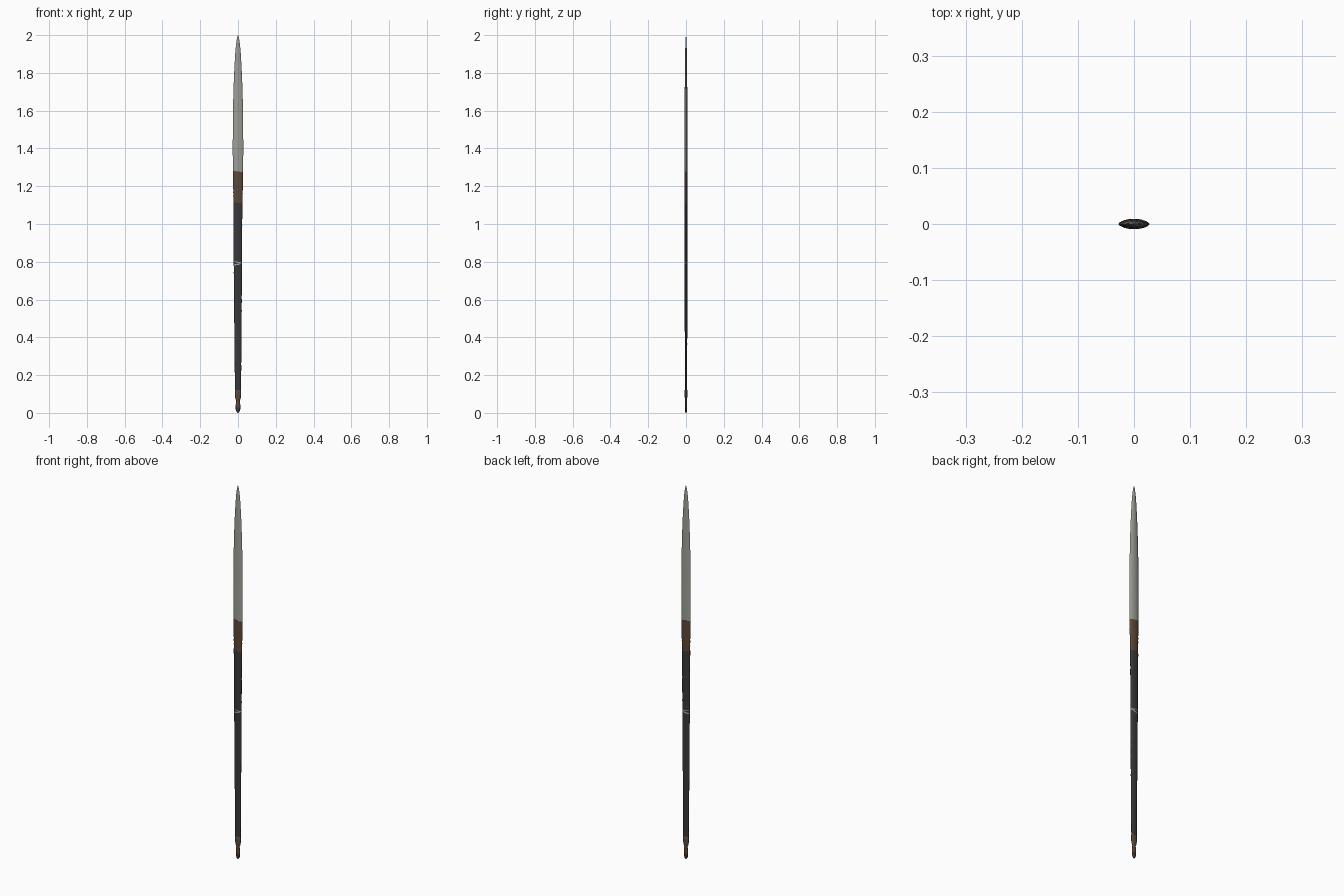
import bpy, math, random

if "Cube" in bpy.data.objects:
    bpy.data.objects.remove(bpy.data.objects["Cube"])
random.seed(4)


def mat(name, c):
    m = bpy.data.materials.new(name)
    m.diffuse_color = (*c, 1)
    m.use_nodes = True
    m.node_tree.nodes["Principled BSDF"].inputs["Base Color"].default_value = m.diffuse_color
    return m


STEEL = mat("blade grey", (0.34, 0.34, 0.31))
BROWN = mat("worn brown", (0.11, 0.065, 0.04))
DARK = mat("dark wrap", (0.04, 0.04, 0.043))
SILVER = mat("pale band", (0.42, 0.42, 0.42))


def loft(name, rings, material, power=1.0, sides=20, tilt=0.0, jitter=0.0):
    """Stack rings of (z, half width, half depth, x offset); power > 1 gives pointed lens sides."""
    verts, faces = [], []
    for z, w, d, ox in rings:
        for i in range(sides):
            a = 2 * math.pi * i / sides
            u, s = math.cos(a), math.sin(a)
            k = 1 + random.uniform(-jitter, jitter)
            y = d * math.copysign(abs(s) ** power, s) * k
            verts.append((ox + w * u * k, y, z + tilt * u + random.uniform(-jitter, jitter) * 0.03))
    for r in range(len(rings) - 1):
        for i in range(sides):
            j = (i + 1) % sides
            faces.append((r * sides + i, r * sides + j, (r + 1) * sides + j, (r + 1) * sides + i))
    faces.append(tuple(reversed(range(sides))))
    faces.append(tuple(range((len(rings) - 1) * sides, len(rings) * sides)))
    me = bpy.data.meshes.new(name)
    me.from_pydata(verts, [], faces)
    me.materials.append(material)
    ob = bpy.data.objects.new(name, me)
    bpy.context.collection.objects.link(ob)
    bpy.context.view_layer.objects.active = ob
    ob.select_set(True)
    bpy.ops.object.shade_smooth_by_angle(angle=math.radians(35))
    ob.select_set(False)
    return ob


# Long pointed blade with a lens section
loft("blade", [(1.22, .027, .007, 0), (1.28, .0275, .0072, 0), (1.42, .028, .0075, 0),
               (1.55, .027, .0073, 0), (1.65, .0255, .007, 0), (1.75, .0225, .0065, 0),
               (1.83, .019, .006, 0), (1.90, .015, .0048, 0), (1.95, .0105, .0035, 0),
               (1.98, .0062, .0022, 0), (1.995, .0025, .001, 0), (2.0, .0005, .0003, 0)],
     STEEL, power=1.7)

# Rippled binding that holds the blade
binding = []
for i in range(17):
    t = i / 16
    ripple = 0.0008 * (i % 2)
    binding.append((1.112 + 0.166 * t, .0235 + .0035 * t + ripple, .0078 + .0007 * t + ripple, 0))
loft("binding", binding, BROWN, power=1.25, tilt=-0.004, jitter=0.02)

# Dark tapering shaft
shaft = []
for i in range(41):
    t = i / 40
    shaft.append((0.11 + 1.01 * t, .0155 + .0085 * t ** 0.8 + .0004 * (i % 2), .0062 + .0014 * t,
                  -0.001 * t))
loft("shaft", shaft, DARK, power=1.1, jitter=0.015)

# Frayed pale band, broken into short plates around the shaft
for n, (z, h, tilt) in enumerate([(0.786, .006, .004), (0.797, .005, -.003)]):
    loft(f"pale_band_{n + 1}", [(z - h / 2, .0216, .0076, -.0007), (z + h / 2, .0218, .0077, -.0007)],
         SILVER, power=1.1, tilt=tilt, jitter=0.04)

# Brown waisted butt
loft("butt", [(0.0, .003, .002, 0), (0.006, .008, .004, 0), (0.018, .0115, .0055, 0),
              (0.04, .0125, .006, 0), (0.055, .0105, .0055, 0), (0.066, .0095, .005, 0),
              (0.078, .0145, .0065, 0), (0.095, .0165, .007, 0), (0.12, .0163, .0068, 0),
              (0.122, .014, .006, 0)], BROWN, tilt=0)
loft("butt_cap", [(0.0, .0032, .0022, 0), (0.006, .0084, .0044, 0), (0.018, .012, .006, 0),
                  (0.028, .0125, .0062, 0)], DARK)
